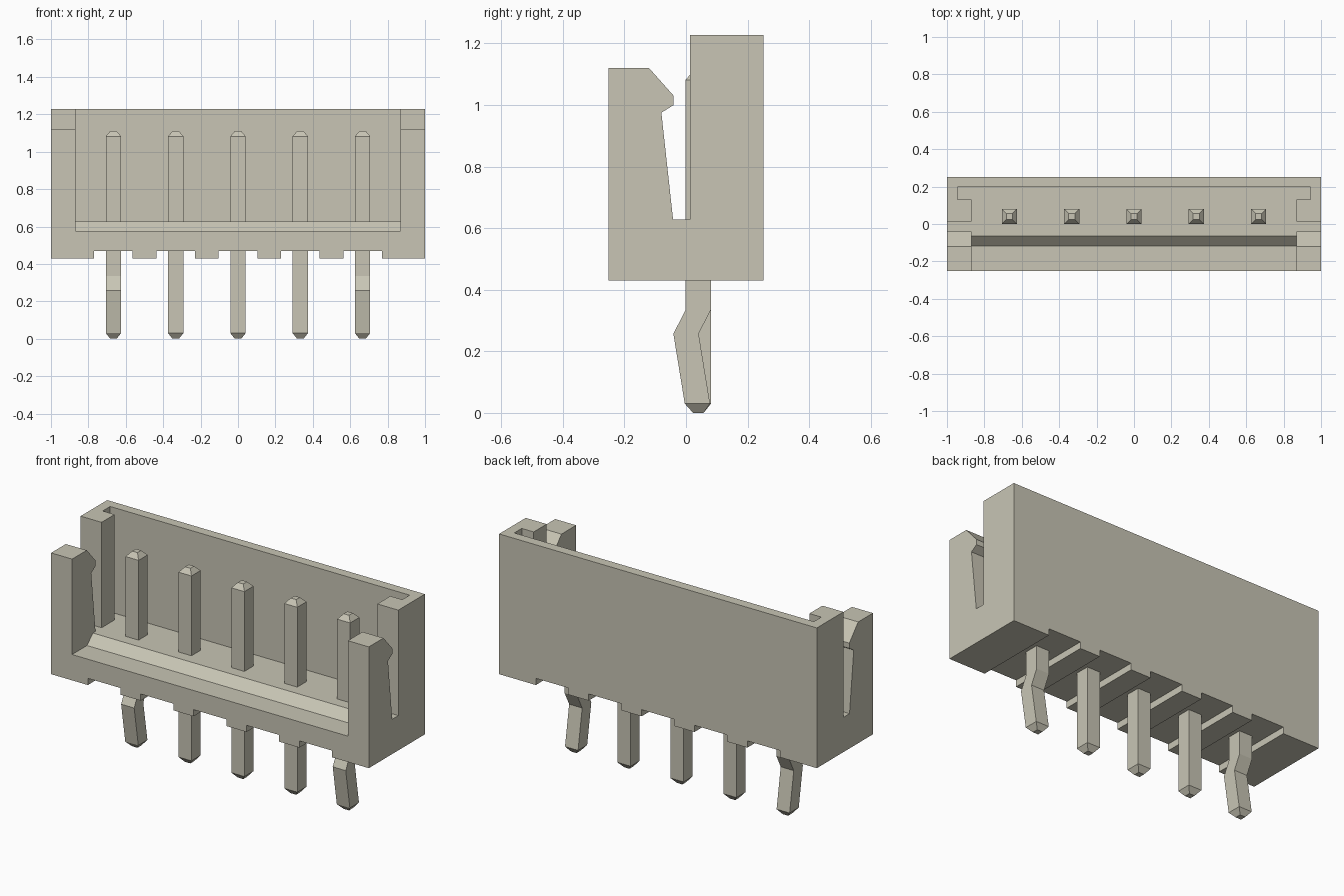
import bpy, bmesh

cube = bpy.data.objects.get("Cube")
if cube:
    bpy.data.objects.remove(cube, do_unlink=True)

# Single warm grey finish
mat = bpy.data.materials.new("warm_grey")
COLOUR = (0.58, 0.56, 0.46, 1.0)
mat.diffuse_color = COLOUR
mat.use_nodes = True
mat.node_tree.nodes["Principled BSDF"].inputs["Base Color"].default_value = COLOUR


def finish(name, bm):
    bmesh.ops.recalc_face_normals(bm, faces=bm.faces[:])
    mesh = bpy.data.meshes.new(name)
    bm.to_mesh(mesh)
    bm.free()
    mesh.materials.append(mat)
    ob = bpy.data.objects.new(name, mesh)
    bpy.context.collection.objects.link(ob)
    return ob


def extrude_x(name, profile, x0, x1):
    """Side profile of (y, z) points extruded along x."""
    bm = bmesh.new()
    face = bm.faces.new([bm.verts.new((x0, y, z)) for y, z in profile])
    new = bmesh.ops.extrude_face_region(bm, geom=[face])["geom"]
    bmesh.ops.translate(bm, vec=(x1 - x0, 0, 0),
                        verts=[v for v in new if isinstance(v, bmesh.types.BMVert)])
    return finish(name, bm)


def box(name, x0, x1, y0, y1, z0, z1):
    return extrude_x(name, [(y0, z0), (y1, z0), (y1, z1), (y0, z1)], x0, x1)


def cut(target, cutter):
    mod = target.modifiers.new("cut", 'BOOLEAN')
    mod.operation = 'DIFFERENCE'
    mod.solver = 'EXACT'
    mod.object = cutter
    cutter.hide_render = True
    bpy.context.view_layer.objects.active = target
    bpy.ops.object.modifier_apply(modifier=mod.name)
    bpy.data.objects.remove(cutter, do_unlink=True)


def pin(name, x, rings):
    """Square pin lofted through rings of (y centre, z, half width)."""
    bm = bmesh.new()
    loops = [[bm.verts.new((x + sx * h, y + sy * h, z))
              for sx, sy in ((-1, -1), (1, -1), (1, 1), (-1, 1))]
             for y, z, h in rings]
    for a, b in zip(loops, loops[1:]):
        for i in range(4):
            j = (i + 1) % 4
            bm.faces.new((a[i], a[j], b[j], b[i]))
    bm.faces.new(loops[0])
    bm.faces.new(loops[-1])
    return finish(name, bm)


# Housing: end profile with hooked front latch, slot and tall rear wall
housing = extrude_x("housing", [
    (-0.252, 0.43), (-0.252, 1.12), (-0.12, 1.12), (-0.04, 1.03), (-0.04, 1.0),
    (-0.08, 0.975), (-0.042, 0.628), (0.013, 0.628), (0.013, 1.228),
    (0.252, 1.228), (0.252, 0.43)], -1, 1)

# Open cavity with a stepped, sloping front sill
cut(housing, extrude_x("cavity_cutter", [
    (-0.3, 0.577), (-0.118, 0.577), (-0.065, 0.628), (0.197, 0.628),
    (0.197, 1.3), (-0.3, 1.3)], -0.868, 0.868))

# Side pockets behind the rear post lips
cut(housing, box("pocket_cutter", -0.943, 0.943, 0.13, 0.197, 0.628, 1.3))

# Pins, and a groove under the housing at each one
PIN_X = [i * 0.333 for i in range(-2, 3)]
H, TIP = 0.041, 0.017
upper = [(0.04, 1.082, H), (0.04, 1.11, TIP)]
straight = [(0.04, 0, TIP), (0.04, 0.03, H)] + upper
kinked = [(0.04, 0, TIP), (0.037, 0.03, H), (0, 0.257, H), (0.04, 0.335, H)] + upper

for i, x in enumerate(PIN_X):
    cut(housing, box("groove_cutter", x - 0.103, x + 0.103, -0.4, 0.4, 0.3, 0.468))
    pin(f"pin_{i + 1}", x, kinked if i in (0, 4) else straight)
